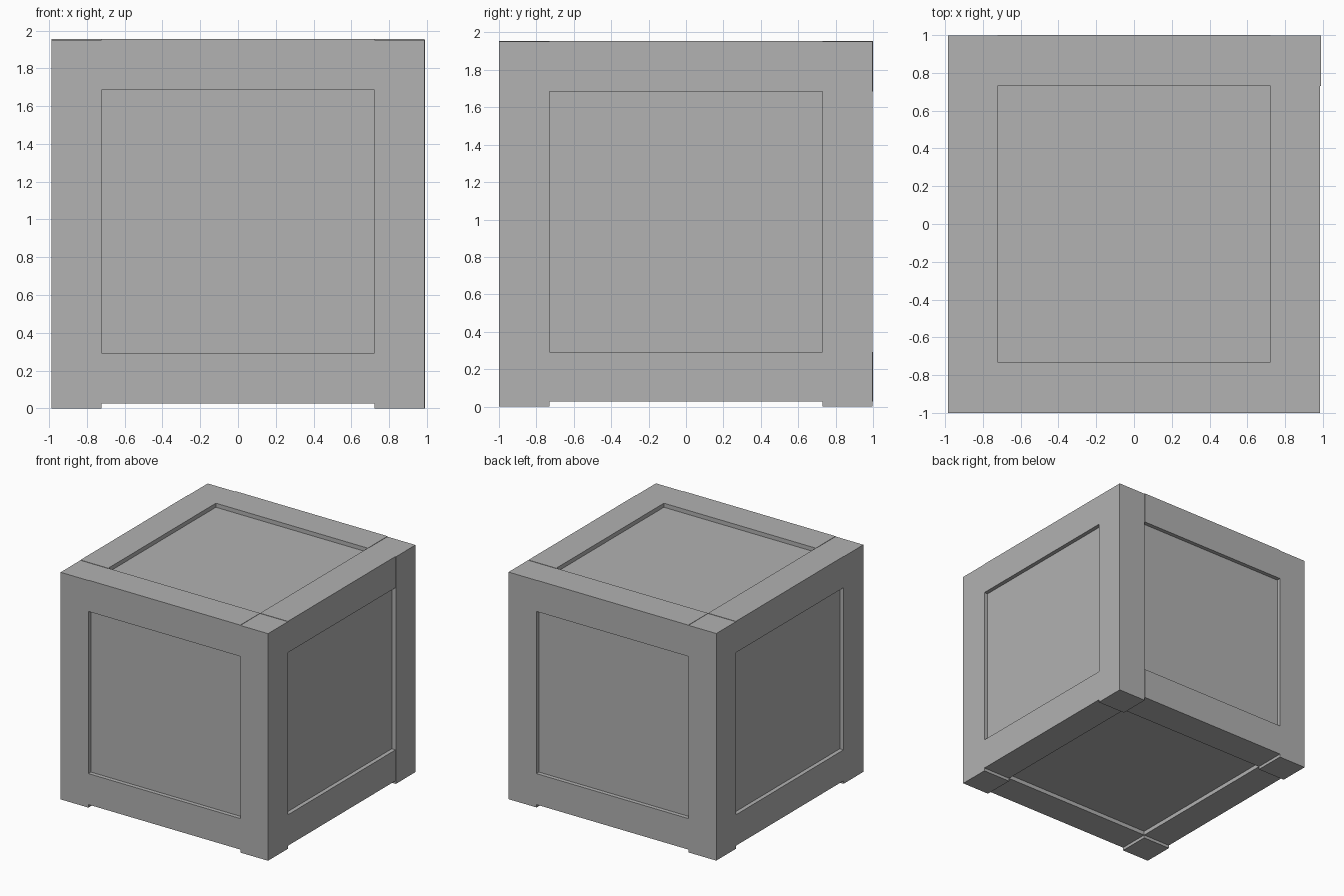
import bpy

if "Cube" in bpy.data.objects:
    bpy.data.objects.remove(bpy.data.objects["Cube"])

# Overall half sizes and the frame's inner opening
X, Y, TOP = 0.986, 1.0, 1.954
IX, IY, Z_LOW, Z_HIGH = 0.722, 0.731, 0.292, 1.685
STEP = 0.003      # tiny offset between posts and rails
FOOT = 0.026      # bottom rails sit above the post feet
RECESS = 0.035    # panel depth behind the frame

# Mid grey for the whole crate
grey = bpy.data.materials.new("crate_grey")
grey.diffuse_color = (0.445, 0.445, 0.445, 1)
grey.use_nodes = True
grey.node_tree.nodes["Principled BSDF"].inputs["Base Color"].default_value = grey.diffuse_color


def box(name, x, y, z):
    """Box from (low, high) ranges on each axis."""
    ranges = (sorted(x), sorted(y), sorted(z))
    centre = [(a + b) / 2 for a, b in ranges]
    bpy.ops.mesh.primitive_cube_add(size=1, location=centre)
    ob = bpy.context.object
    ob.name = name
    ob.scale = [b - a for a, b in ranges]
    bpy.ops.object.transform_apply(location=False, rotation=False, scale=True)
    ob.data.materials.append(grey)
    return ob


# Recessed panels: one core box behind the frame
box("panel_core", (-X + RECESS, X - RECESS), (-Y + RECESS, Y - RECESS),
    (FOOT + RECESS, TOP - RECESS))

# Four corner posts, running down to the ground as feet
for side, sx in (("left", -1), ("right", 1)):
    for end, sy in (("front", -1), ("back", 1)):
        out_y = Y - STEP if sy > 0 else Y
        out_x = X + STEP if sx > 0 and sy > 0 else X
        box(f"{end}_{side}_post", (sx * IX, sx * out_x),
            (sy * IY, sy * out_y), (0, TOP - STEP))

# Top and bottom rails between the posts
for level, z in (("bottom", (FOOT, Z_LOW)), ("top", (Z_HIGH, TOP))):
    for end, sy in (("front", -1), ("back", 1)):
        box(f"{level}_{end}_rail", (-IX, IX), (sy * IY, sy * Y), z)
    for side, sx in (("left", -1), ("right", 1)):
        box(f"{level}_{side}_rail", (sx * IX, sx * X), (-IY, IY), z)
